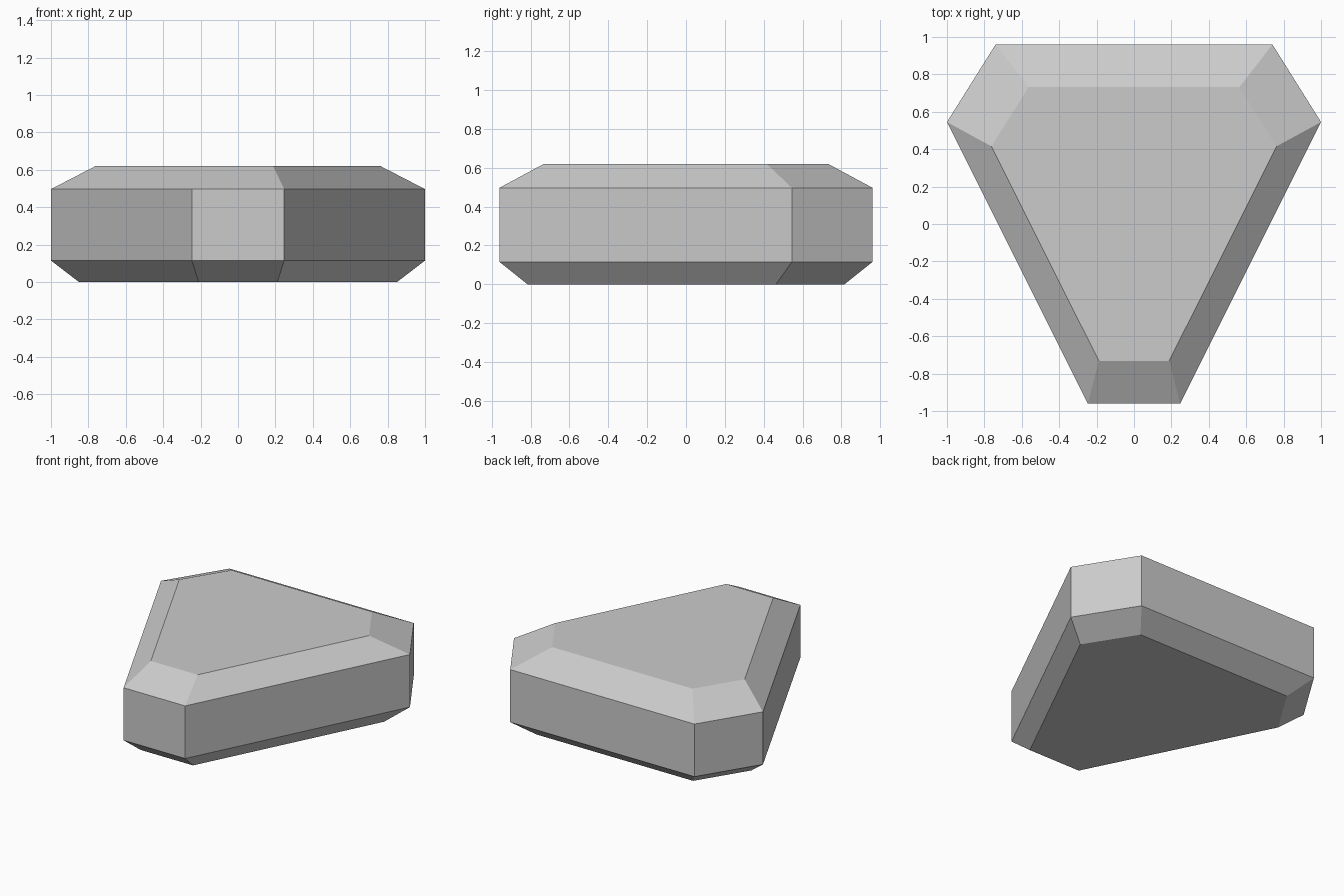
import bpy
import bmesh

cube = bpy.data.objects.get("Cube")
if cube:
    bpy.data.objects.remove(cube, do_unlink=True)

# One plain stone grey
grey = bpy.data.materials.new("stone_grey")
grey.use_nodes = True
colour = (0.6, 0.6, 0.6, 1)
grey.diffuse_color = colour
grey.node_tree.nodes["Principled BSDF"].inputs["Base Color"].default_value = colour

# Tapered six-sided outline: right half, mirrored to the left
half = [(0.247, -0.96), (1.0, 0.545), (0.74, 0.96)]
outline = half + [(-x, y) for x, y in reversed(half)]

# Height and outline scale of each level, bottom to top
levels = [(0, 0.85), (0.115, 1), (0.497, 1), (0.62, 0.762)]

bm = bmesh.new()
rings = [[bm.verts.new((x * s, y * s, z)) for x, y in outline] for z, s in levels]
count = len(outline)

# Side walls and chamfers
for low, high in zip(rings, rings[1:]):
    for i in range(count):
        j = (i + 1) % count
        bm.faces.new((low[i], low[j], high[j], high[i]))

# Flat bottom and top
bm.faces.new(rings[0][::-1])
bm.faces.new(rings[-1])

mesh = bpy.data.meshes.new("chamfered_stone")
bm.to_mesh(mesh)
bm.free()
mesh.materials.append(grey)
stone = bpy.data.objects.new("chamfered_stone", mesh)
bpy.context.collection.objects.link(stone)
